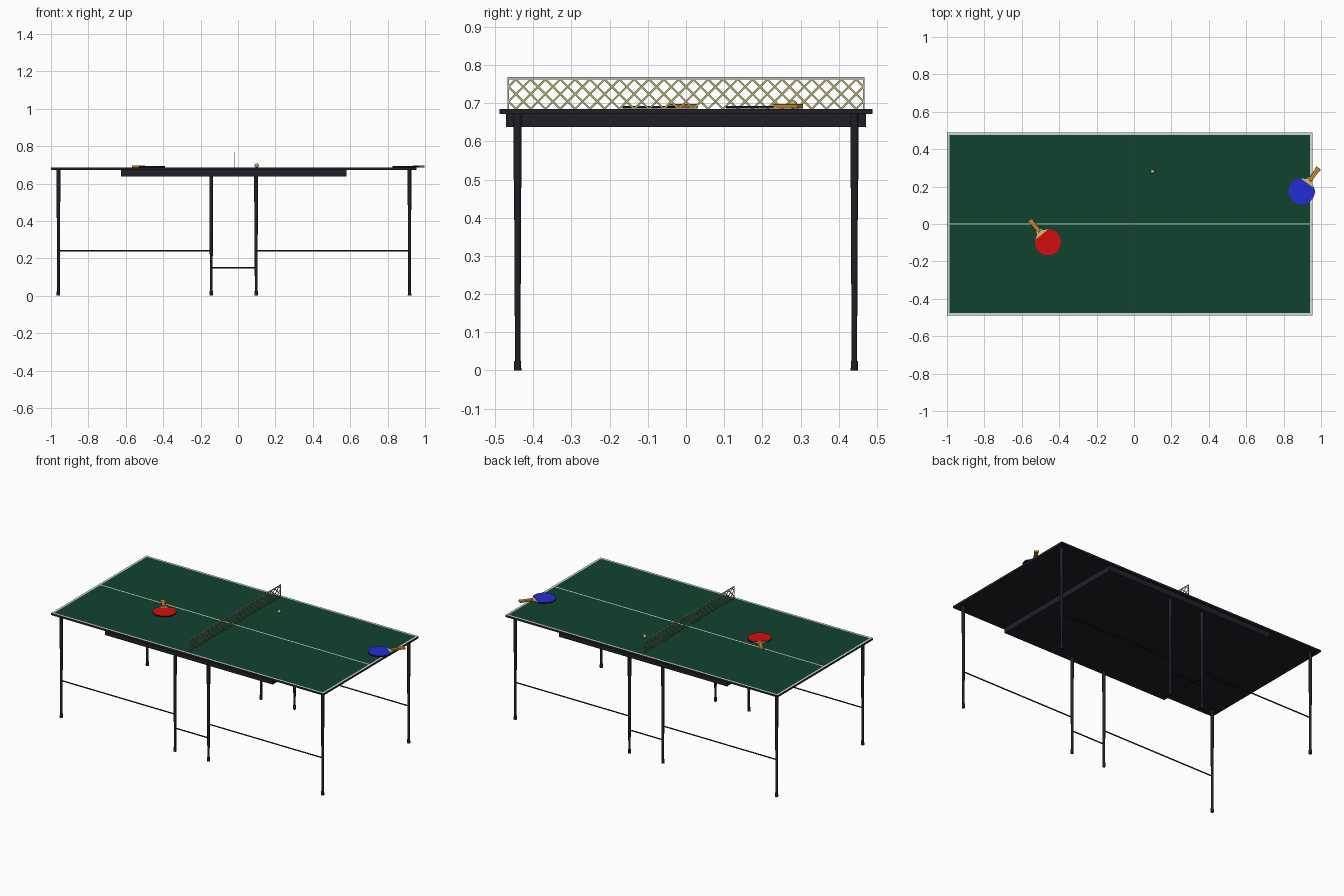
import bpy, bmesh
from math import cos, sin, radians, pi
from mathutils import Matrix, Vector

cube = bpy.data.objects.get("Cube")
if cube:
    bpy.data.objects.remove(cube, do_unlink=True)


def material(name, r, g, b):
    m = bpy.data.materials.new(name)
    m.use_nodes = True
    m.diffuse_color = (r, g, b, 1)
    m.node_tree.nodes["Principled BSDF"].inputs["Base Color"].default_value = (r, g, b, 1)
    return m


GREEN = material("table green", 0.005, 0.055, 0.028)
WHITE = material("line white", 0.68, 0.72, 0.68)
DARK = material("dark metal", 0.014, 0.014, 0.021)
NET = material("net yellow", 0.45, 0.45, 0.15)
TAPE = material("net tape grey", 0.5, 0.53, 0.5)
RED = material("rubber red", 0.65, 0.004, 0.004)
BLUE = material("rubber blue", 0.018, 0.025, 0.65)
BLACK = material("rubber black", 0.008, 0.008, 0.01)
WOOD = material("handle wood", 0.55, 0.22, 0.03)
PALE = material("blade wood", 0.7, 0.48, 0.16)


def finish(name, bm, *mats, smooth=False):
    bmesh.ops.recalc_face_normals(bm, faces=bm.faces[:])
    mesh = bpy.data.meshes.new(name)
    bm.to_mesh(mesh)
    bm.free()
    for m in mats:
        mesh.materials.append(m)
    ob = bpy.data.objects.new(name, mesh)
    bpy.context.collection.objects.link(ob)
    if smooth:
        bpy.ops.object.select_all(action='DESELECT')
        ob.select_set(True)
        bpy.context.view_layer.objects.active = ob
        bpy.ops.object.shade_smooth_by_angle(angle=radians(40))
    return ob


def add_box(bm, lo, hi):
    lo, hi = Vector(lo), Vector(hi)
    bmesh.ops.create_cube(bm, size=1, matrix=Matrix.Translation((lo + hi) / 2)
                          @ Matrix.Diagonal((*(hi - lo), 1)))


def box(name, lo, hi, mat):
    bm = bmesh.new()
    add_box(bm, lo, hi)
    return finish(name, bm, mat)


def add_tube(bm, a, b, r1, r2, sides=12):
    a, b = Vector(a), Vector(b)
    rot = (b - a).to_track_quat('Z', 'Y').to_matrix().to_4x4()
    bmesh.ops.create_cone(bm, cap_ends=True, segments=sides, radius1=r1, radius2=r2,
                          depth=(b - a).length, matrix=Matrix.Translation((a + b) / 2) @ rot)


def prism(name, points, z0, z1, place, *mats):
    """Extruded outline; a second material goes on the upward face."""
    bm = bmesh.new()
    face = bm.faces.new([bm.verts.new((x, y, z0)) for x, y in points])
    new = bmesh.ops.extrude_face_region(bm, geom=[face])["geom"]
    top = [g for g in new if isinstance(g, bmesh.types.BMVert)]
    bmesh.ops.translate(bm, verts=top, vec=(0, 0, z1 - z0))
    for f in bm.faces:
        if len(mats) > 1 and all(v in top for v in f.verts):
            f.material_index = 1
    ob = finish(name, bm, *mats)
    ob.matrix_world = place
    return ob


# Table top: slab cut along the painted lines
TOP = 0.685
bm = bmesh.new()
add_box(bm, (-1, -0.488, 0.672), (0.955, 0.488, TOP))
cuts = [((x, 0, 0), (1, 0, 0)) for x in (-0.987, 0.942)]
cuts += [((0, y, 0), (0, 1, 0)) for y in (-0.475, -0.004, 0.004, 0.475)]
for co, no in cuts:
    bmesh.ops.bisect_plane(bm, geom=bm.verts[:] + bm.edges[:] + bm.faces[:],
                           plane_co=co, plane_no=no)
bm.normal_update()
for f in bm.faces:
    c = f.calc_center_median()
    if f.normal.z > 0.5:
        inside = -0.987 < c.x < 0.942 and 0.004 < abs(c.y) < 0.475
        f.material_index = 1 if inside else 2
finish("table_top", bm, DARK, GREEN, WHITE)

# Support box under the middle
box("under_frame", (-0.625, -0.472, 0.637), (0.58, 0.472, 0.673), DARK)

# Legs and stretcher bars
LEGS = (-0.96, -0.143, 0.097, 0.917)
for side, y in (("front", -0.441), ("back", 0.441)):
    for i, x in enumerate(LEGS):
        bm = bmesh.new()
        add_tube(bm, (x, y, 0.5), (x, y, 0.673), 0.0105, 0.0105)
        add_tube(bm, (x, y, 0.02), (x, y, 0.5), 0.007, 0.0095)
        add_tube(bm, (x, y, 0), (x, y, 0.025), 0.0095, 0.009)
        finish(f"{side}_leg_{i + 1}", bm, DARK, smooth=True)
    for i, z in enumerate((0.24, 0.15, 0.24)):
        bm = bmesh.new()
        add_tube(bm, (LEGS[i], y, z), (LEGS[i + 1], y, z), 0.004, 0.004, 8)
        finish(f"{side}_stretcher_{i + 1}", bm, DARK, smooth=True)

# Net mesh: crossing diagonal strands trimmed to the net frame
NX, HALF, HIGH = -0.02, 0.465, 0.08
CELL = 2 * HALF / 24
bm = bmesh.new()
for lean in (1, -1):
    for k in range(-2, 25):
        start = -HALF + (k + 0.5) * CELL
        t0 = max(0, -HALF - start)
        t1 = min(HIGH, HALF - start)
        if t1 - t0 < 0.004:
            continue
        a = Vector((NX, lean * (start + t0), TOP + t0))
        b = Vector((NX, lean * (start + t1), TOP + t1))
        across = Vector((0, 0.0033, -0.0033 * lean)) * 0.55
        thick = Vector((0.0008 * lean, 0, 0))
        ring = [[bm.verts.new(p + s * across + q * thick)
                 for s, q in ((-1, -1), (1, -1), (1, 1), (-1, 1))] for p in (a, b)]
        for i in range(4):
            j = (i + 1) % 4
            bm.faces.new((ring[0][i], ring[0][j], ring[1][j], ring[1][i]))
        bm.faces.new(ring[0])
        bm.faces.new(ring[1])
finish("net_mesh", bm, NET)

# Net tape along the top and both ends
bm = bmesh.new()
add_box(bm, (NX - 0.0018, -0.468, 0.762), (NX + 0.0018, 0.468, 0.769))
for y in (-0.466, 0.466):
    add_box(bm, (NX - 0.0018, y - 0.002, TOP), (NX + 0.0018, y + 0.002, 0.762))
finish("net_tape", bm, TAPE)


# Bats: rubber blade, wooden neck and handle
def bat(name, x, y, angle, colour):
    place = Matrix.Translation((x, y, TOP)) @ Matrix.Rotation(radians(angle), 4, 'Z')
    r, gap, steps = 0.07, radians(42), 32
    blade = [(r * cos(a), r * sin(a)) for a in
             (gap + (2 * pi - 2 * gap) * i / steps for i in range(steps + 1))]
    prism(name + "_blade", blade, 0.0005, 0.008, place, BLACK, colour)
    neck = [(0.04, -0.044), (0.054, -0.043), (0.066, -0.02), (0.085, -0.012),
            (0.085, 0.012), (0.066, 0.02), (0.054, 0.043), (0.04, 0.044)]
    prism(name + "_neck", neck, 0.003, 0.0055, place, PALE)
    grip = [(0.072, -0.011), (0.13, -0.012), (0.154, -0.015),
            (0.154, 0.015), (0.13, 0.012), (0.072, 0.011)]
    handle = prism(name + "_handle", grip, 0.0005, 0.0125, place, WOOD)
    bevel = handle.modifiers.new("rounded edges", 'BEVEL')
    bevel.width, bevel.segments = 0.003, 2


bat("red_bat", -0.46, -0.097, 129, RED)
bat("blue_bat", 0.897, 0.175, 54, BLUE)

# Ball
bm = bmesh.new()
bmesh.ops.create_uvsphere(bm, u_segments=24, v_segments=12, radius=0.0115,
                          matrix=Matrix.Translation((0.1, 0.28, TOP + 0.0115)))
finish("ball", bm, NET, smooth=True)
